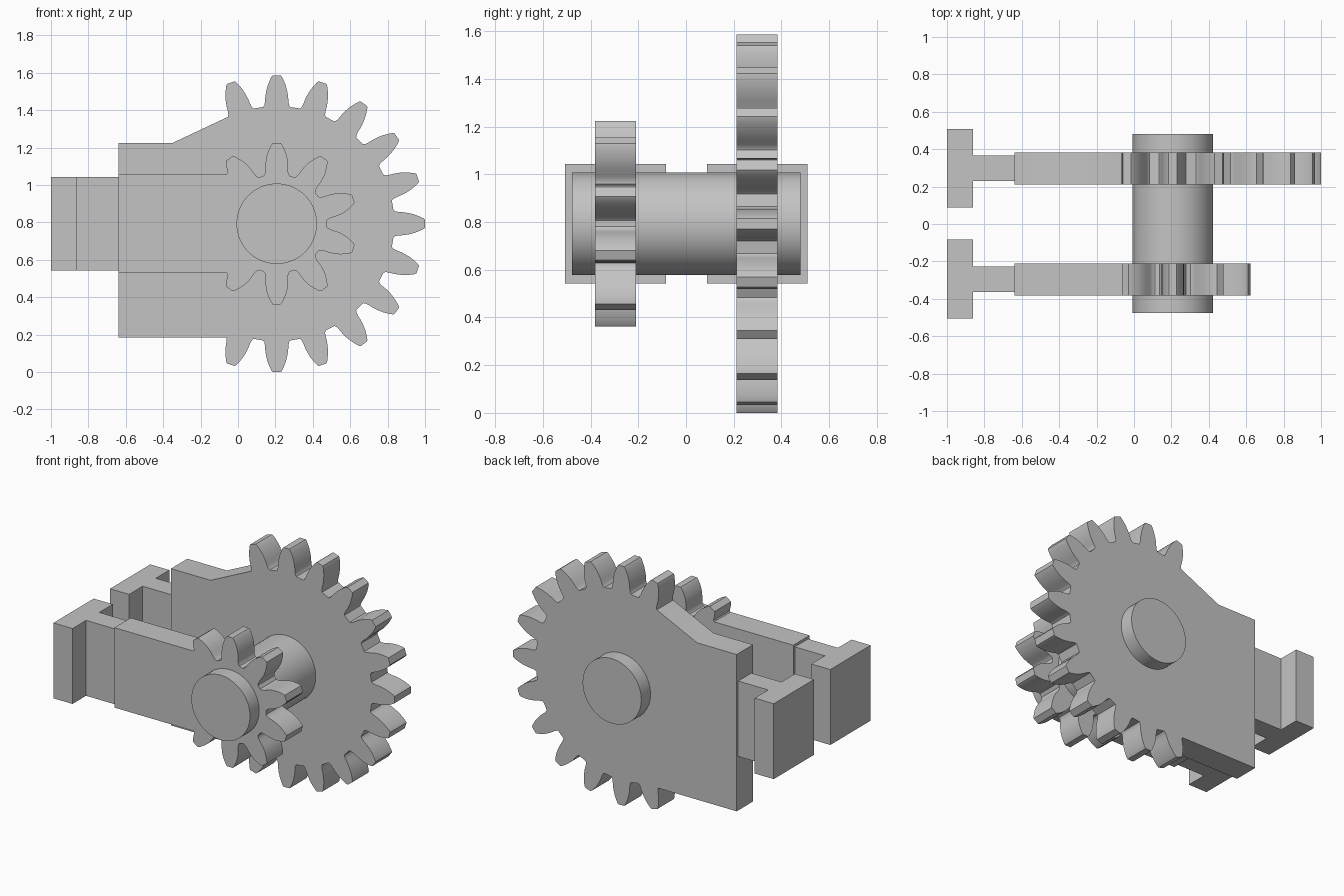
import bpy
import bmesh
from math import cos, sin, radians

cube = bpy.data.objects.get("Cube")
if cube:
    bpy.data.objects.remove(cube)

# Single grey material
grey = bpy.data.materials.new("plain grey")
grey.use_nodes = True
grey.diffuse_color = (0.55, 0.55, 0.55, 1)
bsdf = grey.node_tree.nodes["Principled BSDF"]
bsdf.inputs["Base Color"].default_value = grey.diffuse_color
bsdf.inputs["Roughness"].default_value = 0.6

AXIS_X, AXIS_Z = 0.207, 0.793


def extrude_profile(name, points, y0, y1):
    """Solid plate from an (x, z) outline, spanning y0 to y1."""
    bm = bmesh.new()
    face = bm.faces.new([bm.verts.new((x, y0, z)) for x, z in points])
    out = bmesh.ops.extrude_face_region(bm, geom=[face])
    moved = [g for g in out["geom"] if isinstance(g, bmesh.types.BMVert)]
    bmesh.ops.translate(bm, verts=moved, vec=(0, y1 - y0, 0))
    bmesh.ops.recalc_face_normals(bm, faces=bm.faces)
    mesh = bpy.data.meshes.new(name)
    bm.to_mesh(mesh)
    bm.free()
    mesh.materials.append(grey)
    obj = bpy.data.objects.new(name, mesh)
    bpy.context.collection.objects.link(obj)
    return obj


def smooth(obj):
    bpy.ops.object.select_all(action='DESELECT')
    obj.select_set(True)
    bpy.context.view_layer.objects.active = obj
    bpy.ops.object.shade_smooth_by_angle(angle=radians(30))


def teeth(flank, count, pitch, skip_first, skip_last):
    """Outline of a partial gear; flank lists (radius, half width) from root to tip."""
    points = []
    for i in range(count):
        a = radians(pitch) * (i - (count - 1) / 2)
        start = flank[skip_first:] if i == 0 else flank
        end = flank[skip_last:] if i == count - 1 else flank
        for r, w in [(r, -w) for r, w in start] + end[::-1]:
            points.append((AXIS_X + r * cos(a) - w * sin(a),
                           AXIS_Z + r * sin(a) + w * cos(a)))
    return points


# Large gear sector with its back plate
large_flank = [(0.624, 0.072), (0.634, 0.066), (0.65, 0.063), (0.68, 0.061), (0.71, 0.056),
               (0.74, 0.048), (0.765, 0.038), (0.784, 0.029), (0.793, 0.022)]
large_body = [(-0.35, 1.225), (-0.64, 1.225), (-0.64, 0.185), (-0.062, 0.185)]
smooth(extrude_profile("large_gear_plate",
                       teeth(large_flank, 13, 18, 3, 0) + large_body, 0.212, 0.383))

# Small gear sector with its arm
small_flank = [(0.256, 0.07), (0.266, 0.063), (0.285, 0.06), (0.32, 0.06), (0.35, 0.057),
               (0.376, 0.05), (0.40, 0.04), (0.422, 0.029), (0.431, 0.021)]
small_body = [(-0.06, 1.06), (-0.64, 1.06), (-0.64, 0.53), (-0.06, 0.53)]
smooth(extrude_profile("small_gear_plate",
                       teeth(small_flank, 8, 36, 5, 5) + small_body, -0.381, -0.21))

# Shaft through both gears
circle = [(AXIS_X + 0.215 * cos(radians(a)), AXIS_Z + 0.215 * sin(radians(a)))
          for a in range(0, 360, 5)]
smooth(extrude_profile("shaft", circle, -0.477, 0.48))

# T-shaped mounting ends, one behind each gear plate
for side, y in (("front", -0.295), ("back", 0.298)):
    bottom, top = 0.543, 1.043
    neck = [(-0.86, bottom), (-0.64, bottom), (-0.64, top), (-0.86, top)]
    flange = [(-1, bottom), (-0.86, bottom), (-0.86, top), (-1, top)]
    extrude_profile(side + "_neck", neck, y - 0.069, y + 0.069)
    extrude_profile(side + "_flange", flange, y - 0.211, y + 0.211)
